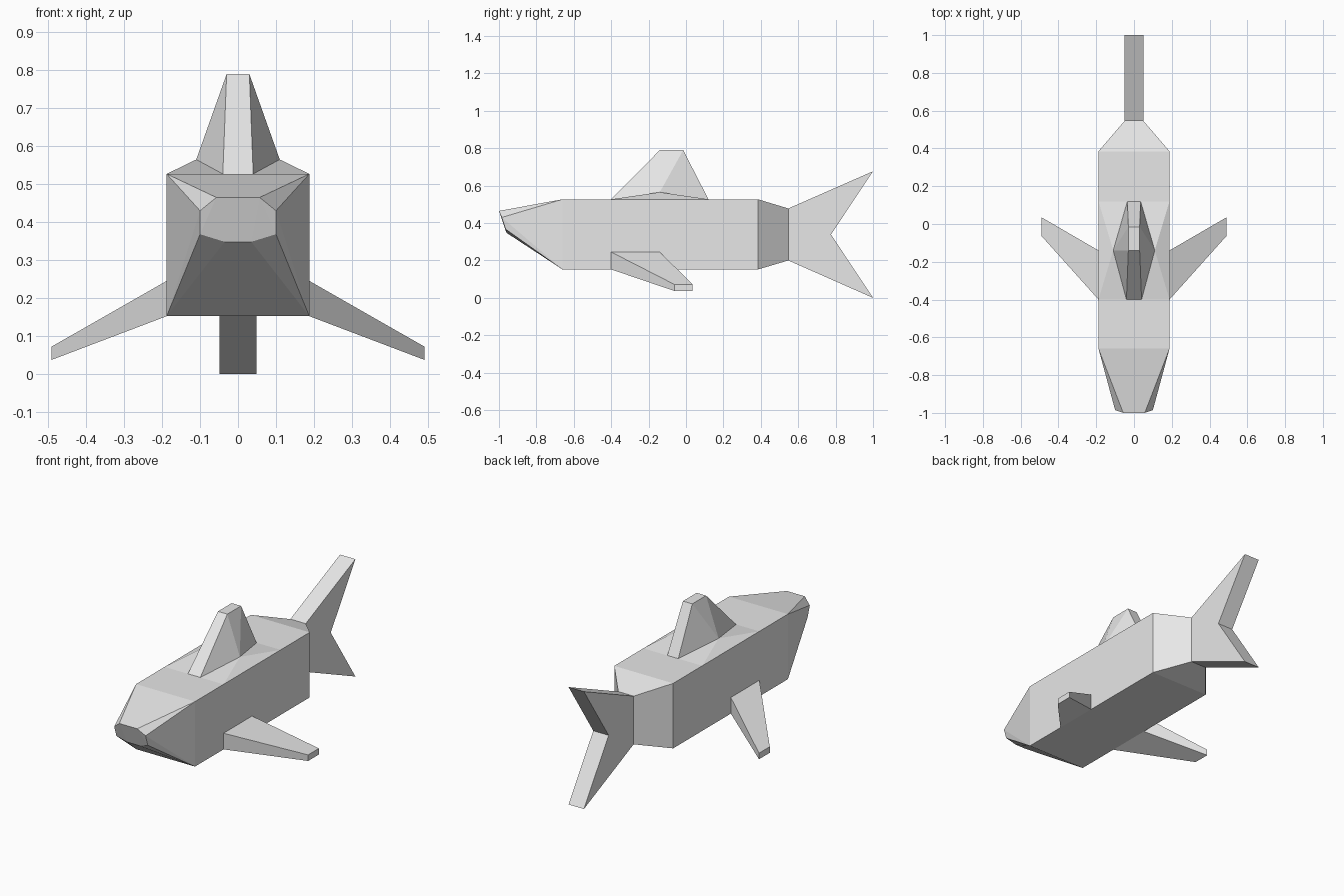
import bpy
import bmesh
import math

cube = bpy.data.objects.get("Cube")
if cube:
    bpy.data.objects.remove(cube, do_unlink=True)

grey = bpy.data.materials.new("plain grey")
grey.use_nodes = True
grey.diffuse_color = (0.8, 0.8, 0.8, 1)
grey.node_tree.nodes["Principled BSDF"].inputs["Base Color"].default_value = (0.8, 0.8, 0.8, 1)


def finish(name, bm):
    bmesh.ops.recalc_face_normals(bm, faces=bm.faces)
    mesh = bpy.data.meshes.new(name)
    bm.to_mesh(mesh)
    bm.free()
    mesh.materials.append(grey)
    obj = bpy.data.objects.new(name, mesh)
    bpy.context.collection.objects.link(obj)
    return obj


def hull(name, points):
    """Faceted convex solid around the points, with flat areas merged."""
    bm = bmesh.new()
    for p in points:
        bm.verts.new(p)
    bmesh.ops.convex_hull(bm, input=bm.verts)
    bmesh.ops.dissolve_limit(bm, angle_limit=math.radians(0.5),
                             verts=bm.verts, edges=bm.edges)
    return finish(name, bm)


def both_sides(points):
    return [(s * x, y, z) for x, y, z in points for s in (1, -1)]


# Body: blunt snout, box middle, tapered rear
hull("body", both_sides([
    (0.057, -1.0, 0.465), (0.10, -0.985, 0.43),
    (0.10, -0.965, 0.368), (0.035, -0.96, 0.348),
    (0.188, -0.66, 0.527), (0.188, -0.66, 0.152),
    (0.188, 0.385, 0.527), (0.188, 0.385, 0.152),
    (0.049, 0.547, 0.478), (0.049, 0.547, 0.2)]))

# Low raised back that carries the dorsal fin
hull("back_rise", both_sides([
    (0.188, -0.40, 0.527), (0.188, 0.12, 0.527), (0.11, -0.14, 0.565)]))

# Dorsal fin, widest at the middle of its root
hull("dorsal_fin", both_sides([
    (0.04, -0.40, 0.527), (0.11, -0.14, 0.565), (0.035, 0.12, 0.527),
    (0.03, -0.14, 0.79), (0.03, -0.015, 0.79)]))

# Swept side fins
for side, s in (("left", 1), ("right", -1)):
    root = [(s * 0.188, y, z) for y in (-0.40, -0.14) for z in (0.152, 0.245)]
    tip = [(s * 0.491, y, z) for y in (-0.062, 0.036) for z in (0.037, 0.072)]
    hull(side + "_side_fin", root + tip)

# Forked tail fin, a flat profile pulled across the width
bm = bmesh.new()
profile = [(0.547, 0.478), (1.0, 0.677), (0.775, 0.339), (1.0, 0.0), (0.547, 0.2)]
face = bm.faces.new([bm.verts.new((-0.049, y, z)) for y, z in profile])
ext = bmesh.ops.extrude_face_region(bm, geom=[face], use_keep_orig=True)
bmesh.ops.translate(bm, vec=(0.098, 0, 0),
                    verts=[v for v in ext["geom"] if isinstance(v, bmesh.types.BMVert)])
finish("tail_fin", bm)
